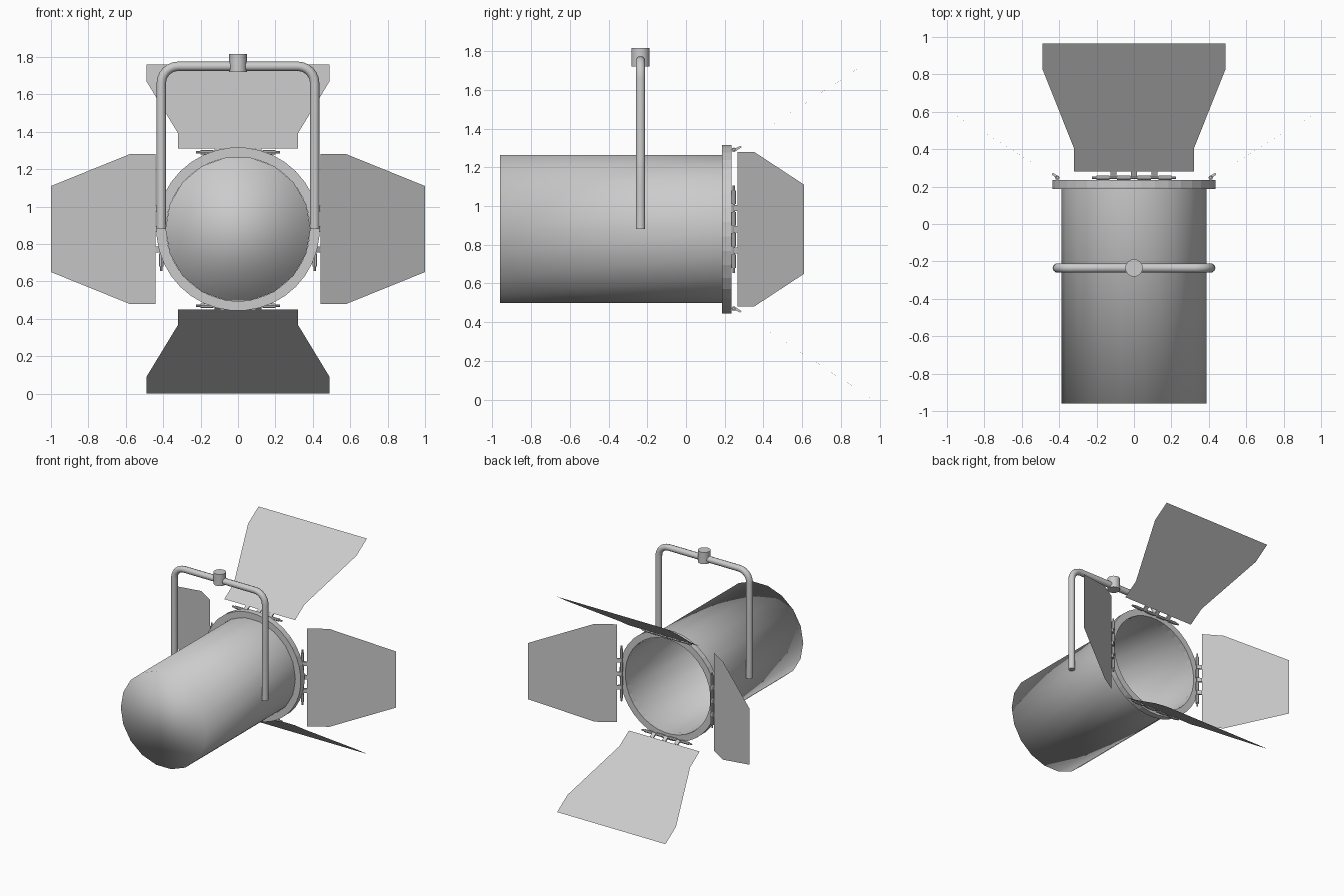
import bpy, bmesh, math
from mathutils import Vector, Matrix

if "Cube" in bpy.data.objects:
    bpy.data.objects.remove(bpy.data.objects["Cube"])

CZ = 0.88  # height of the lamp axis


def make(name, verts, faces, smooth=False):
    me = bpy.data.meshes.new(name)
    me.from_pydata([tuple(v) for v in verts], [], faces)
    bm = bmesh.new()
    bm.from_mesh(me)
    bmesh.ops.recalc_face_normals(bm, faces=bm.faces)
    bm.to_mesh(me)
    bm.free()
    for p in me.polygons:
        p.use_smooth = smooth
    ob = bpy.data.objects.new(name, me)
    bpy.context.collection.objects.link(ob)
    return ob


def circle(n, r, y, start=0.0):
    return [(r * math.cos(start + 2 * math.pi * i / n), y,
             CZ + r * math.sin(start + 2 * math.pi * i / n)) for i in range(n)]


def select_smooth(ob, deg=40):
    bpy.ops.object.select_all(action='DESELECT')
    ob.select_set(True)
    bpy.context.view_layer.objects.active = ob
    bpy.ops.object.shade_smooth_by_angle(angle=math.radians(deg))


# Lamp housing: 18-sided can, closed at the front, open at the lens end
n = 18
quads = [(i, (i + 1) % n, n + (i + 1) % n, n + i) for i in range(n)]
make("housing", circle(n, 0.388, -0.96) + circle(n, 0.388, 0.2),
     quads + [tuple(range(n))], smooth=True)

# Rim ring around the open end
m = 36
loops = [(0.437, 0.187), (0.437, 0.235), (0.385, 0.235), (0.385, 0.187)]
verts = [v for r, y in loops for v in circle(m, r, y, math.pi / m)]
faces = [(k * m + i, k * m + (i + 1) % m,
          (k + 1) % 4 * m + (i + 1) % m, (k + 1) % 4 * m + i)
         for k in range(4) for i in range(m)]
make("rim_ring", verts, faces)

# Hanging yoke: bent tube
R, X, TOP, Y = 0.09, 0.41, 1.75, -0.235
arc = [(X - R + R * math.cos(a), TOP - R + R * math.sin(a))
       for a in [math.pi / 2 * i / 6 for i in range(7)]]
half = [(X, CZ)] + arc
path = half + [(-x, z) for x, z in reversed(half)]
cu = bpy.data.curves.new("yoke_curve", 'CURVE')
cu.dimensions = '3D'
cu.bevel_depth = 0.025
cu.bevel_resolution = 3
cu.use_fill_caps = True
sp = cu.splines.new('POLY')
sp.points.add(len(path) - 1)
for p, (x, z) in zip(sp.points, path):
    p.co = (x, Y, z, 1)
tmp = bpy.data.objects.new("yoke_tmp", cu)
bpy.context.collection.objects.link(tmp)
me = bpy.data.meshes.new_from_object(tmp.evaluated_get(bpy.context.evaluated_depsgraph_get()))
bpy.data.objects.remove(tmp)
yoke = bpy.data.objects.new("yoke", me)
bpy.context.collection.objects.link(yoke)
select_smooth(yoke)

# Mounting spigot on the yoke
bpy.ops.mesh.primitive_cylinder_add(vertices=16, radius=0.047, depth=0.095,
                                    location=(0, Y, 1.7675))
spigot = bpy.context.object
spigot.name = "mount_spigot"
select_smooth(spigot)


# Barn doors and hinges, placed around the lamp axis
def placer(angle):
    s, c = math.sin(angle), math.cos(angle)
    return lambda t, out, y: Vector((t * c + out * s, y, CZ - t * s + out * c))


def bar(bm, at, a, b, r, seg=8):
    p, q = at(*a), at(*b)
    rot = (q - p).to_track_quat('Z', 'Y').to_matrix().to_4x4()
    bmesh.ops.create_cone(bm, cap_ends=True, segments=seg, radius1=r, radius2=r,
                          depth=(q - p).length,
                          matrix=Matrix.Translation((p + q) / 2) @ rot)


def hinge(name, angle, edge):
    at = placer(angle)
    bm = bmesh.new()
    bar(bm, at, (-0.225, 0.41, 0.247), (0.225, 0.41, 0.247), 0.007)
    for t in (-0.165, -0.055, 0.055, 0.165):
        bar(bm, at, (t - 0.035, 0.41, 0.247), (t + 0.035, 0.41, 0.247), 0.012)
    me = bpy.data.meshes.new(name)
    bm.to_mesh(me)
    bm.free()
    bpy.context.collection.objects.link(bpy.data.objects.new(name, me))
    # leaf tabs joining the pin to the door
    vs, fs = [], []
    for t in (-0.11, 0.0, 0.11):
        k = len(vs)
        for d in (-0.016, 0.016):
            for out, y in ((0.402, 0.255), (0.41, 0.240), edge, (edge[0] - 0.006, edge[1] + 0.008)):
                vs.append(at(t + d, out, y))
        fs += [tuple(k + i for i in f) for f in
               ((0, 1, 2, 3), (7, 6, 5, 4), (0, 4, 5, 1), (1, 5, 6, 2), (2, 6, 7, 3), (3, 7, 4, 0))]
    make(name + "_tabs", vs, fs)


def door(name, angle, profile):
    at = placer(angle)
    pts = profile + [(-t, o, y) for t, o, y in reversed(profile)]
    make(name, [at(*p) for p in pts], [tuple(range(len(pts)))])
    hinge(name + "_hinge", angle, profile[0][1:])


wide = [(0.32, 0.43, 0.28), (0.32, 0.511, 0.403), (0.49, 0.791, 0.83), (0.49, 0.88, 0.965)]
narrow = [(0.40, 0.44, 0.265), (0.40, 0.58, 0.351), (0.23, 1.0, 0.61)]
door("top_door", 0, wide)
door("right_door", math.pi / 2, narrow)
door("bottom_door", math.pi, wide)
door("left_door", -math.pi / 2, narrow)
